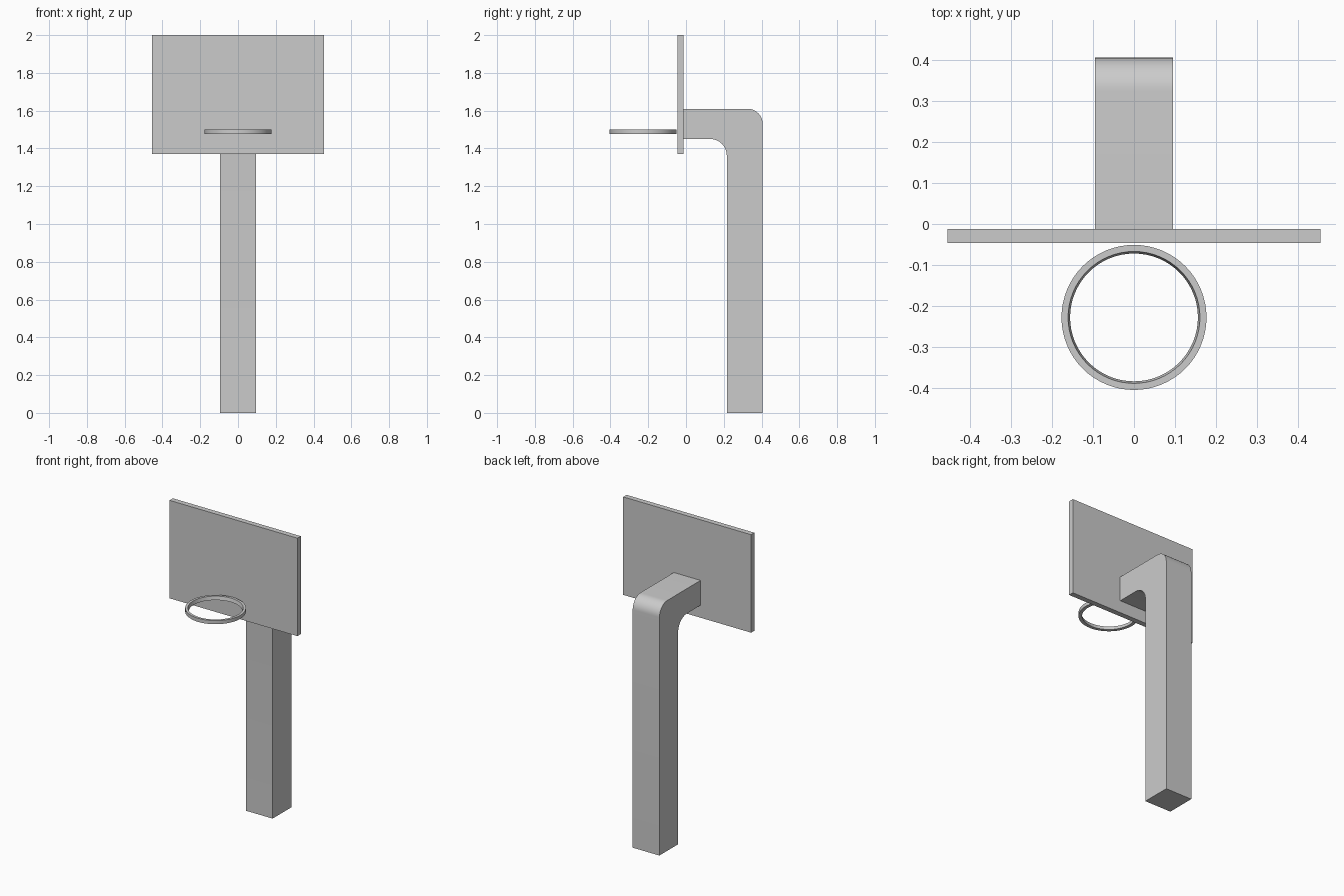
import bpy
import bmesh
from math import cos, sin, pi, radians

if "Cube" in bpy.data.objects:
    bpy.data.objects.remove(bpy.data.objects["Cube"])


def make_object(name, bm, smooth=False):
    bmesh.ops.recalc_face_normals(bm, faces=bm.faces)
    mesh = bpy.data.meshes.new(name)
    bm.to_mesh(mesh)
    bm.free()
    obj = bpy.data.objects.new(name, mesh)
    bpy.context.collection.objects.link(obj)
    if smooth:
        bpy.ops.object.select_all(action='DESELECT')
        obj.select_set(True)
        bpy.context.view_layer.objects.active = obj
        bpy.ops.object.shade_smooth_by_angle(angle=radians(30))
    return obj


def arc(cy, cz, r, start, end, steps=12):
    angles = [radians(start + (end - start) * i / steps) for i in range(steps + 1)]
    return [(cy + r * cos(a), cz + r * sin(a)) for a in angles]


# Backboard: thin upright slab
bm = bmesh.new()
bmesh.ops.create_cube(bm, size=1)
for v in bm.verts:
    v.co = (v.co.x * 0.91, v.co.y * 0.034 - 0.029, v.co.z * 0.63 + 1.685)
make_object("backboard", bm)

# Post with bent arm: side profile with rounded elbow, extruded across x
outer_r, inner_r = 0.08, 0.088
front, back, end = 0.216, 0.406, -0.012
low, high, half_width = 1.45, 1.61, 0.095
profile = [(front, 0), (back, 0)]
profile += arc(back - outer_r, high - outer_r, outer_r, 0, 90)
profile += [(end, high), (end, low)]
profile += arc(front - inner_r, low - inner_r, inner_r, 90, 0)
bm = bmesh.new()
face = bm.faces.new([bm.verts.new((-half_width, y, z)) for y, z in profile])
extruded = bmesh.ops.extrude_face_region(bm, geom=[face], use_keep_orig=True)
moved = [g for g in extruded["geom"] if isinstance(g, bmesh.types.BMVert)]
bmesh.ops.translate(bm, verts=moved, vec=(2 * half_width, 0, 0))
make_object("post_and_arm", bm, smooth=True)

# Hoop: flat band with a slightly tapered inner wall
section = [(0.177, 1.477), (0.177, 1.50), (0.161, 1.50), (0.156, 1.477)]
segments = 64
bm = bmesh.new()
rings = []
for i in range(segments):
    a = 2 * pi * i / segments
    rings.append([bm.verts.new((r * cos(a), r * sin(a) - 0.228, z)) for r, z in section])
for i in range(segments):
    a, b = rings[i], rings[(i + 1) % segments]
    for j in range(4):
        k = (j + 1) % 4
        bm.faces.new((a[j], b[j], b[k], a[k]))
make_object("hoop", bm, smooth=True)
